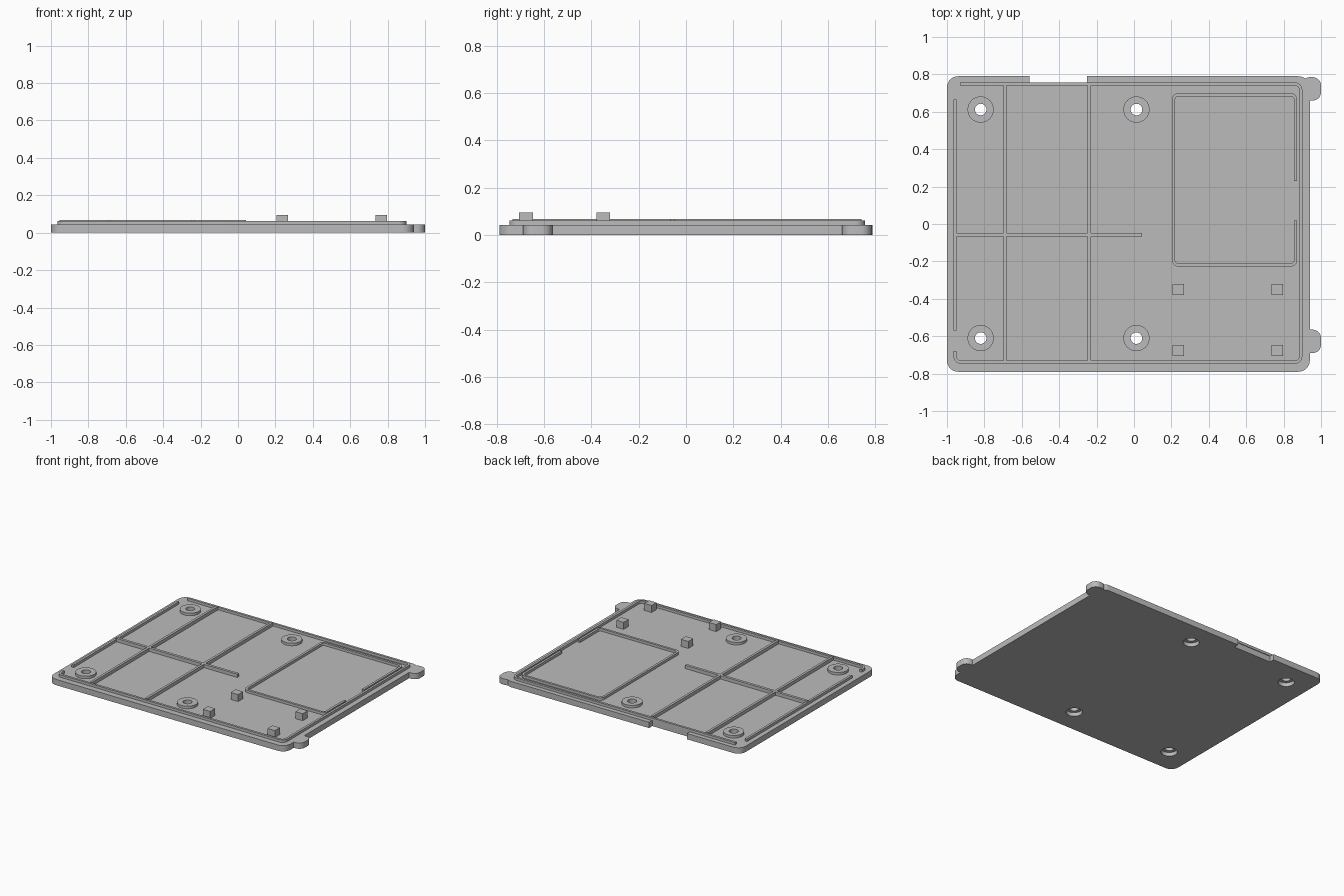
import bpy, bmesh, math

if "Cube" in bpy.data.objects:
    bpy.data.objects.remove(bpy.data.objects["Cube"], do_unlink=True)

GREY = (0.5, 0.5, 0.5, 1)
mat = bpy.data.materials.new("mid grey plastic")
mat.use_nodes = True
mat.diffuse_color = GREY
mat.node_tree.nodes["Principled BSDF"].inputs["Base Color"].default_value = GREY

BASE, LIP, RIB = 0.043, 0.062, 0.068
WALL = 0.017


def outline(x0, x1, y0, y1, r, steps=8):
    """Rounded rectangle outline, or a plain one when r is zero."""
    if r == 0:
        return [(x0, y0), (x1, y0), (x1, y1), (x0, y1)]
    centres = [(x1 - r, y1 - r), (x0 + r, y1 - r), (x0 + r, y0 + r), (x1 - r, y0 + r)]
    pts = []
    for q, (cx, cy) in enumerate(centres):
        for i in range(steps + 1):
            a = math.pi / 2 * (q + i / steps)
            pts.append((cx + r * math.cos(a), cy + r * math.sin(a)))
    return pts


def prism(name, pts, z0, z1):
    bm = bmesh.new()
    face = bm.faces.new([bm.verts.new((x, y, z0)) for x, y in pts])
    ext = bmesh.ops.extrude_face_region(bm, geom=[face])
    top = [g for g in ext["geom"] if isinstance(g, bmesh.types.BMVert)]
    bmesh.ops.translate(bm, verts=top, vec=(0, 0, z1 - z0))
    bmesh.ops.recalc_face_normals(bm, faces=bm.faces)
    mesh = bpy.data.meshes.new(name)
    bm.to_mesh(mesh)
    bm.free()
    mesh.materials.append(mat)
    ob = bpy.data.objects.new(name, mesh)
    bpy.context.collection.objects.link(ob)
    return ob


def block(name, x0, x1, y0, y1, z0, z1, r=0):
    return prism(name, outline(x0, x1, y0, y1, r), z0, z1)


def disc(name, x, y, r, z0, z1, n=32):
    pts = [(x + r * math.cos(2 * math.pi * i / n), y + r * math.sin(2 * math.pi * i / n))
           for i in range(n)]
    return prism(name, pts, z0, z1)


def cut(ob, cutters):
    """Subtract each cutter, bake the result and discard the cutters."""
    for c in cutters:
        c.hide_render = True
        mod = ob.modifiers.new("cut", "BOOLEAN")
        mod.operation, mod.solver, mod.object = "DIFFERENCE", "EXACT", c
    bpy.context.view_layer.update()
    baked = bpy.data.meshes.new_from_object(
        ob.evaluated_get(bpy.context.evaluated_depsgraph_get()))
    ob.modifiers.clear()
    ob.data = baked
    for c in cutters:
        bpy.data.objects.remove(c, do_unlink=True)


def frame(name, x0, x1, y0, y1, r, top, gaps):
    """Thin rounded wall around a rectangle, opened at the gaps."""
    ob = block(name, x0, x1, y0, y1, BASE, top, r)
    w = WALL
    cutters = [block("cutter", x0 + w, x1 - w, y0 + w, y1 - w, 0, 0.2, r - w)]
    cutters += [block("cutter", *g, 0, 0.2) for g in gaps]
    cut(ob, cutters)
    return ob


# Base plate with back notch and counterbored screw holes
holes = [(x, y) for x in (-0.82, 0.013) for y in (-0.61, 0.612)]
plate = block("base_plate", -1, 0.94, -0.79, 0.79, 0, BASE, 0.06)
cutters = [block("notch_cutter", -0.56, -0.25, 0.752, 0.9, -0.1, 0.2)]
for x, y in holes:
    cutters.append(disc("hole_cutter", x, y, 0.031, -0.1, 0.2))
    cutters.append(disc("counterbore_cutter", x, y, 0.055, -0.1, 0.028))
cut(plate, cutters)
parts = [plate]

# Screw bosses
for x, y in holes:
    boss = disc("screw_boss", x, y, 0.07, BASE, LIP)
    cut(boss, [disc("hole_cutter", x, y, 0.031, -0.1, 0.2)])
    parts.append(boss)

# Edge tabs
for y0, y1 in ((-0.69, -0.565), (0.66, 0.785)):
    parts.append(block("edge_tab", 0.895, 1, y0, y1, 0, BASE, 0.045))

# Perimeter lip and compartment wall
parts.append(frame("perimeter_lip", -0.965, 0.9, -0.747, 0.757, 0.04, LIP,
                   [(-1, -0.93, 0.665, 0.8), (-1, -0.93, -0.68, -0.57)]))
parts.append(frame("compartment_wall", 0.203, 0.872, -0.228, 0.7, 0.035, LIP,
                   [(0.84, 0.9, 0.02, 0.23)]))

# Floor ribs
for x in (-0.69, -0.24):
    block("long_rib", x - 0.009, x + 0.009, -0.735, 0.742, BASE, RIB)
block("cross_rib", -0.955, 0.043, -0.068, -0.048, BASE, RIB)

# Support posts
for x in (0.236, 0.766):
    for y in (-0.35, -0.677):
        block("support_post", x - 0.03, x + 0.03, y - 0.029, y + 0.029, BASE, 0.095)

# Smooth the rounded parts only
bpy.ops.object.select_all(action="DESELECT")
for ob in parts:
    ob.select_set(True)
bpy.context.view_layer.objects.active = plate
bpy.ops.object.shade_smooth_by_angle(angle=math.radians(30))
